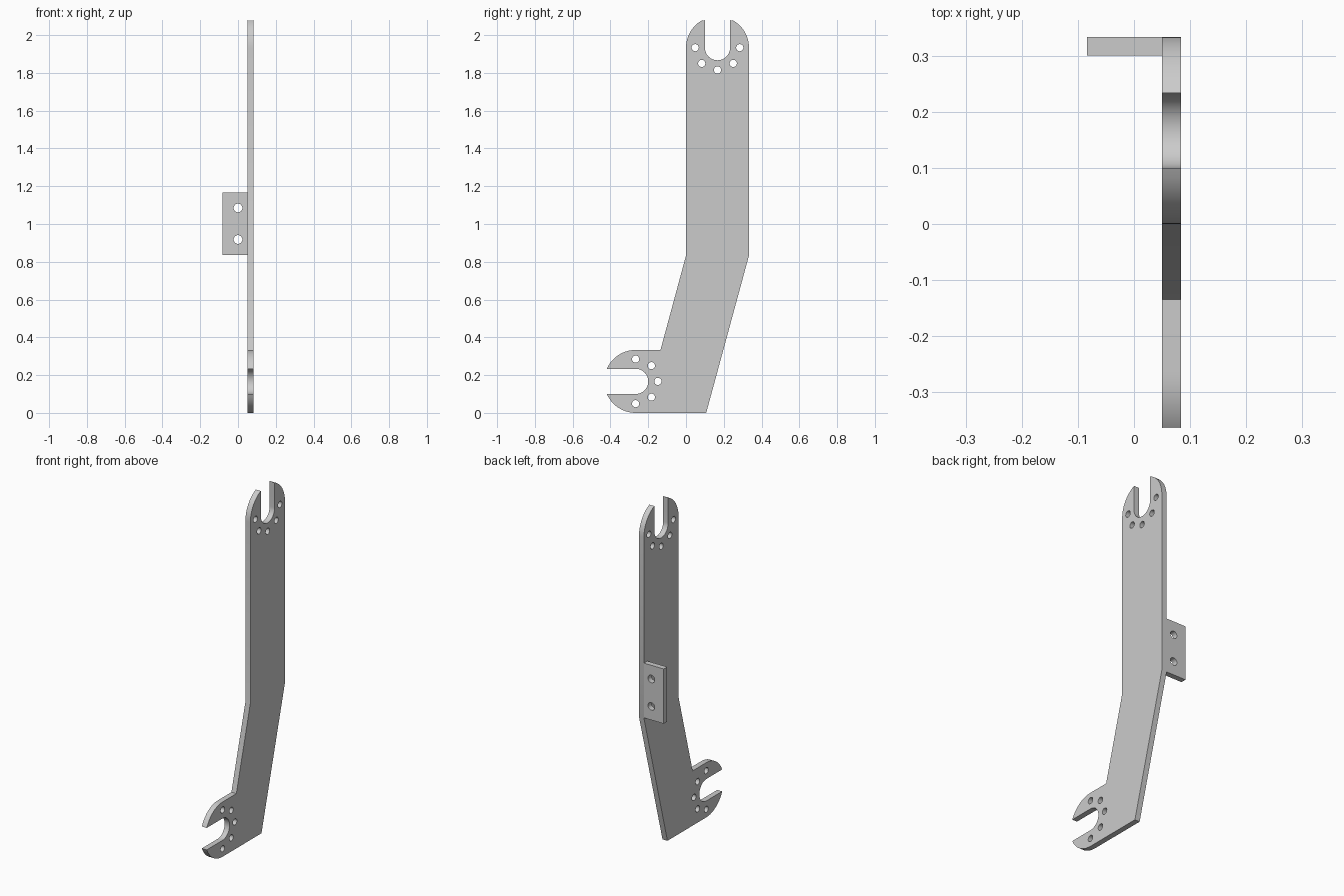
import bpy
import bmesh
from math import cos, sin, pi, radians, sqrt
from mathutils import Matrix

cube = bpy.data.objects.get("Cube")
if cube:
    bpy.data.objects.remove(cube, do_unlink=True)

steel = bpy.data.materials.new("plain_grey")
steel.use_nodes = True
GREY = (0.6, 0.6, 0.6, 1)
steel.diffuse_color = GREY
steel.node_tree.nodes["Principled BSDF"].inputs["Base Color"].default_value = GREY


def arc(centre, radius, start, end, steps):
    """Points on an arc, angles in degrees."""
    angles = [radians(start + (end - start) * i / steps) for i in range(steps + 1)]
    return [(centre[0] + radius * cos(a), centre[1] + radius * sin(a)) for a in angles]


def circle(centre, radius):
    return arc(centre, radius, 0, 360, 32)[:-1]


def cut_plate(name, outline, holes, thickness, matrix):
    """Flat plate with through holes, filled and extruded from 2D loops."""
    curve = bpy.data.curves.new(name + "_profile", "CURVE")
    curve.dimensions = "2D"
    curve.fill_mode = "BOTH"
    curve.extrude = thickness / 2
    for loop in [outline] + holes:
        spline = curve.splines.new("POLY")
        spline.points.add(len(loop) - 1)
        for point, (u, v) in zip(spline.points, loop):
            point.co = (u, v, 0, 1)
        spline.use_cyclic_u = True
    helper = bpy.data.objects.new(name + "_profile", curve)
    bpy.context.collection.objects.link(helper)
    graph = bpy.context.evaluated_depsgraph_get()
    mesh = bpy.data.meshes.new_from_object(helper.evaluated_get(graph))
    bpy.data.objects.remove(helper, do_unlink=True)

    # Weld the caps to the walls and place the plate
    bm = bmesh.new()
    bm.from_mesh(mesh)
    bmesh.ops.remove_doubles(bm, verts=bm.verts, dist=0.0001)
    bmesh.ops.transform(bm, matrix=matrix, verts=bm.verts)
    bmesh.ops.recalc_face_normals(bm, faces=bm.faces)
    bm.to_mesh(mesh)
    bm.free()
    mesh.name = name
    mesh.materials.clear()
    mesh.materials.append(steel)
    obj = bpy.data.objects.new(name, mesh)
    bpy.context.collection.objects.link(obj)
    bpy.ops.object.select_all(action="DESELECT")
    obj.select_set(True)
    bpy.context.view_layer.objects.active = obj
    bpy.ops.object.shade_smooth_by_angle(angle=radians(30))
    return obj


# Forked ends: rounded shoulders, a U slot and five bolt holes on a half circle
OUTER, SLOT, BOLT, HOLE = 1 / 6, 1 / 15, 0.118, 0.019
TRIM = 1 / 15                          # from slot centre to the cut end
SHOULDER = 23.6                        # angle where the round meets the cut end
upper = (1 / 6, 2 - TRIM)
lower = (-1 / 3 + TRIM, 1 / 6)


def fork(centre, facing):
    """Outline of a fork opening toward the facing angle, anticlockwise."""
    cu, cv = centre
    f = radians(facing)
    tips = [(cu + TRIM * cos(f) - s * SLOT * sin(f),
             cv + TRIM * sin(f) + s * SLOT * cos(f)) for s in (-1, 1)]
    return (arc(centre, OUTER, facing - 90, facing - SHOULDER, 10) + [tips[0]]
            + arc(centre, SLOT, facing - 90, facing - 270, 24) + [tips[1]]
            + arc(centre, OUTER, facing + SHOULDER, facing + 90, 10))


def bolt_holes(centre, facing):
    return [circle(p, HOLE) for p in arc(centre, BOLT, facing + 90, facing + 270, 4)]


# Long cranked arm, profile in the y-z plane
BEND = 0.833
outline = ([(0.107, 0), (1 / 3, BEND)] + fork(upper, 90)
           + [(0, BEND), (-0.135, 1 / 3)] + fork(lower, 180))
to_side = Matrix(((0, 0, 1, 1 / 15), (1, 0, 0, 0), (0, 1, 0, 0), (0, 0, 0, 1)))
cut_plate("cranked_arm", outline, bolt_holes(upper, 90) + bolt_holes(lower, 180),
          1 / 30, to_side)

# Mounting tab on the rear edge, profile in the x-z plane
LOW, HIGH = 0.835, 1.168
tab = [(-1 / 12, LOW), (0.05, LOW), (0.05, HIGH), (-1 / 12, HIGH)]
to_back = Matrix(((1, 0, 0, 0), (0, 0, -1, 0.3167), (0, 1, 0, 0), (0, 0, 0, 1)))
cut_plate("mounting_tab", tab, [circle((0, z), 0.023) for z in (0.918, 1.085)],
          1 / 30, to_back)
